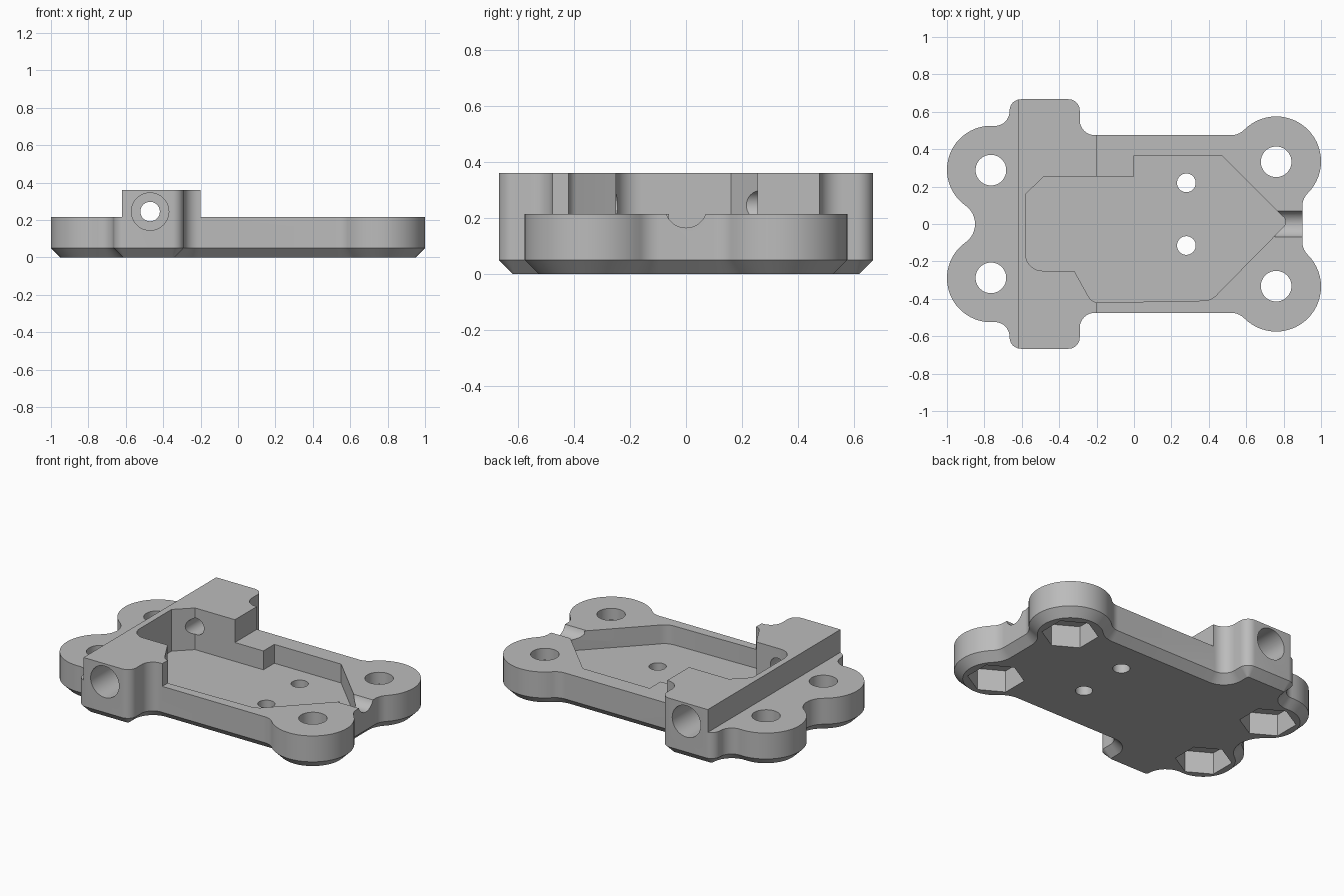
import bpy, bmesh, math
from mathutils import Matrix, Vector

cube = bpy.data.objects.get("Cube")
if cube:
    bpy.data.objects.remove(cube, do_unlink=True)

grey = bpy.data.materials.new("plain grey")
grey.use_nodes = True
grey.diffuse_color = (0.5, 0.5, 0.5, 1)
grey.node_tree.nodes["Principled BSDF"].inputs["Base Color"].default_value = (0.5, 0.5, 0.5, 1)

TOP, RIM, CHAMFER, FLOOR = 0.36, 0.215, 0.05, 0.095


def arc(cx, cy, r, start, end, n=10):
    angles = [math.radians(start + (end - start) * i / n) for i in range(n + 1)]
    return [(cx + r * math.cos(a), cy + r * math.sin(a)) for a in angles]


def tidy(points):
    out = []
    for p in points:
        if not out or math.dist(p, out[-1]) > 0.004:
            out.append(p)
    return out


def make_object(name, bm):
    bmesh.ops.recalc_face_normals(bm, faces=bm.faces)
    mesh = bpy.data.meshes.new(name)
    bm.to_mesh(mesh)
    bm.free()
    mesh.materials.append(grey)
    obj = bpy.data.objects.new(name, mesh)
    bpy.context.collection.objects.link(obj)
    return obj


def loft(name, layers):
    """Stack matching outlines, given as (points, z), into a closed solid."""
    bm = bmesh.new()
    rings = [[bm.verts.new((x, y, z)) for x, y in pts] for pts, z in layers]
    n = len(rings[0])
    for low, high in zip(rings, rings[1:]):
        for i in range(n):
            j = (i + 1) % n
            bm.faces.new((low[i], low[j], high[j], high[i]))
    bm.faces.new(rings[0])
    bm.faces.new(rings[-1])
    return make_object(name, bm)


def inset(points, d):
    """Move a clockwise outline inward by d."""
    out = []
    for i, p in enumerate(points):
        a, p, b = Vector(points[i - 1]), Vector(p), Vector(points[(i + 1) % len(points)])
        n1, n2 = [Vector((e.y, -e.x)).normalized() for e in (p - a, b - p)]
        q = p + (n1 + n2) * (d / (1 + n1.dot(n2)))
        out.append((q.x, q.y))
    return out


def rod(name, centre, r, length, axis="Z", sides=48, spin=0):
    bm = bmesh.new()
    turn = {"Z": Matrix(), "Y": Matrix.Rotation(math.pi / 2, 4, "X"),
            "X": Matrix.Rotation(math.pi / 2, 4, "Y")}[axis]
    bmesh.ops.create_cone(bm, cap_ends=True, segments=sides, radius1=r, radius2=r, depth=length,
                          matrix=Matrix.Translation(centre) @ turn @ Matrix.Rotation(spin, 4, "Z"))
    return make_object(name, bm)


def box(name, x0, x1, z0, z1):
    return loft(name, [([(x0, -1), (x0, 1), (x1, 1), (x1, -1)], z) for z in (z0, z1)])


# Body outline: half of it, then mirrored across y
half = tidy(
    arc(-0.97, 0, 0.12, 0, 54.7)            # end notch
    + arc(-0.765, 0.29, 0.235, 234.7, 86.4, 24)   # small lobe
    + arc(-0.745, 0.604, 0.08, -93.6, 0)    # fillet to the flange
    + arc(-0.605, 0.607, 0.06, 180, 90)
    + arc(-0.35, 0.607, 0.06, 90, 0)        # flange corner
    + arc(-0.21, 0.555, 0.08, 180, 270)
    + arc(0.519, 0.575, 0.1, 270, 315)      # fillet to the large lobe
    + arc(0.76, 0.335, 0.24, 135, -45, 28)
    + arc(1.0, 0.094, 0.1, 135, 180))
outline = half + [(x, -y) for x, y in reversed(half[1:])]
body = loft("body", [(inset(outline, CHAMFER), 0), (outline, CHAMFER), (outline, TOP)])

# Steps either side of the raised block
cutters = [box("step_cut_left", -1.2, -0.62, RIM, 0.6),
           box("step_cut_right", -0.2, 1.2, RIM, 0.6)]

# Pocket
pocket = ([(-0.58, 0.16), (-0.48, 0.255), (0, 0.255), (0, 0.365), (0.47, 0.365), (0.79, 0.045)]
          + arc(0.77, 0.012, 0.04, 40, -40, 6)
          + [(0.45, -0.37)] + arc(0.37, -0.31, 0.1, -45, -90, 6)
          + arc(-0.19, -0.36, 0.06, -90, -150, 6)
          + [(-0.32, -0.25)] + arc(-0.49, -0.16, 0.09, -90, -180, 10))
cutters.append(loft("pocket_cut", [(pocket, FLOOR), (pocket, 0.6)]))

# Mounting holes with hexagonal nut recesses below
for x, y in ((-0.765, 0.288), (0.76, 0.3325)):
    for s in (1, -1):
        cutters.append(rod("mount_hole_cut", (x, y * s, 0.15), 0.082, 0.6))
        cutters.append(rod("nut_recess_cut", (x, y * s, 0.04), 0.165, 0.2, sides=6))

# Small floor holes
for y in (0.22, -0.115):
    cutters.append(rod("floor_hole_cut", (0.28, y, 0.1), 0.05, 0.5, sides=32))

# Cross bore with wide ends
cutters.append(rod("cross_bore_cut", (-0.47, 0, 0.245), 0.052, 1.6, "Y"))
for s in (1, -1):
    cutters.append(rod("wide_bore_cut", (-0.47, 0.6 * s, 0.245), 0.1, 0.4, "Y"))

# Cable groove at the end
cutters.append(rod("groove_cut", (0.87, 0, 0.239), 0.074, 0.23, "X"))

bpy.context.view_layer.objects.active = body
for cutter in cutters:
    cutter.hide_render = True
    mod = body.modifiers.new(cutter.name, "BOOLEAN")
    mod.operation = "DIFFERENCE"
    mod.solver = "EXACT"
    mod.object = cutter
    bpy.ops.object.modifier_apply(modifier=mod.name)
for cutter in cutters:
    bpy.data.objects.remove(cutter, do_unlink=True)

bpy.ops.object.select_all(action="DESELECT")
body.select_set(True)
bpy.ops.object.shade_smooth_by_angle(angle=math.radians(30))
